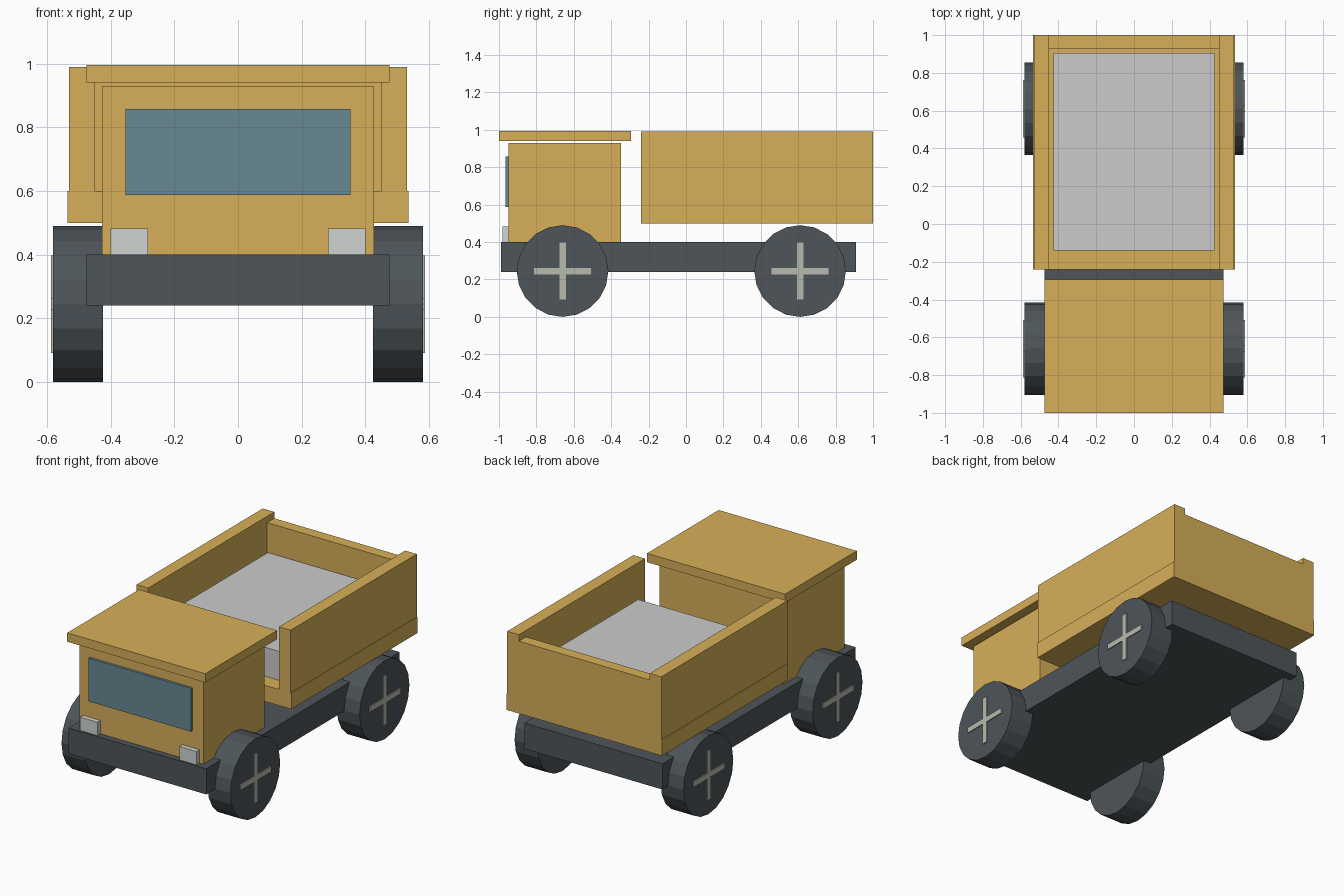
import bpy
import bmesh
from math import pi
from mathutils import Matrix

if "Cube" in bpy.data.objects:
    bpy.data.objects.remove(bpy.data.objects["Cube"])


def material(name, r, g, b):
    m = bpy.data.materials.new(name)
    m.diffuse_color = (r, g, b, 1)
    m.use_nodes = True
    m.node_tree.nodes["Principled BSDF"].inputs["Base Color"].default_value = m.diffuse_color
    return m


YELLOW = material("yellow_paint", 0.68, 0.43, 0.10)
DARK = material("dark_rubber", 0.075, 0.09, 0.10)
GLASS = material("glass", 0.14, 0.25, 0.29)
LAMP = material("lamp", 0.62, 0.66, 0.63)
SPOKE = material("spoke", 0.48, 0.49, 0.42)


def finish(name, bm, mat):
    mesh = bpy.data.meshes.new(name)
    bm.to_mesh(mesh)
    bm.free()
    if mat:
        mesh.materials.append(mat)
    obj = bpy.data.objects.new(name, mesh)
    bpy.context.collection.objects.link(obj)
    return obj


def box(name, x, y, z, mat=None):
    """Box from (min, max) pairs on each axis."""
    bm = bmesh.new()
    centre = [(a + b) / 2 for a, b in (x, y, z)]
    size = [b - a for a, b in (x, y, z)]
    bmesh.ops.create_cube(bm, size=1, matrix=Matrix.Translation(centre) @ Matrix.Diagonal((*size, 1)))
    return finish(name, bm, mat)


def wheel(name, x, y, r=0.245, width=0.157, sides=20):
    bm = bmesh.new()
    # Quarter turn about y lays the axle along x, with a vertex at the bottom
    mat = Matrix.Translation((x, y, r)) @ Matrix.Rotation(pi / 2, 4, 'Y')
    bmesh.ops.create_cone(bm, cap_ends=True, segments=sides, radius1=r, radius2=r, depth=width, matrix=mat)
    return finish(name, bm, DARK)


# Chassis and cab
box("chassis", (-0.475, 0.475), (-0.99, 0.91), (0.24, 0.40), DARK)
box("cab", (-0.427, 0.427), (-0.95, -0.347), (0.40, 0.93), YELLOW)
box("cab_roof", (-0.475, 0.475), (-1.0, -0.295), (0.94, 0.995), YELLOW)
box("windshield", (-0.353, 0.353), (-0.965, -0.945), (0.588, 0.857), GLASS)

# Cargo bed, tailgate and load
box("bed_floor", (-0.535, 0.535), (-0.24, 1.0), (0.50, 0.60), YELLOW)
box("tailgate", (-0.45, 0.45), (0.93, 1.0), (0.60, 0.95), YELLOW)
box("cargo_load", (-0.427, 0.427), (-0.14, 0.905), (0.60, 0.78))

for side, s in (("left", -1), ("right", 1)):
    def span(a, b):
        return tuple(sorted((s * a, s * b)))

    # Bed walls and headlights
    box(f"bed_wall_{side}", span(0.45, 0.53), (-0.24, 1.0), (0.60, 0.99), YELLOW)
    box(f"headlight_{side}", span(0.282, 0.40), (-0.98, -0.945), (0.40, 0.483), LAMP)

    # Wheels with crossed spokes
    for end, y in (("front", -0.66), ("rear", 0.61)):
        wheel(f"wheel_{end}_{side}", s * 0.5025, y)
        for kind, hy, hz in (("horizontal", 0.153, 0.0175), ("vertical", 0.0175, 0.153)):
            box(f"spoke_{kind}_{end}_{side}", span(0.57, 0.587),
                (y - hy, y + hy), (0.245 - hz, 0.245 + hz), SPOKE)
